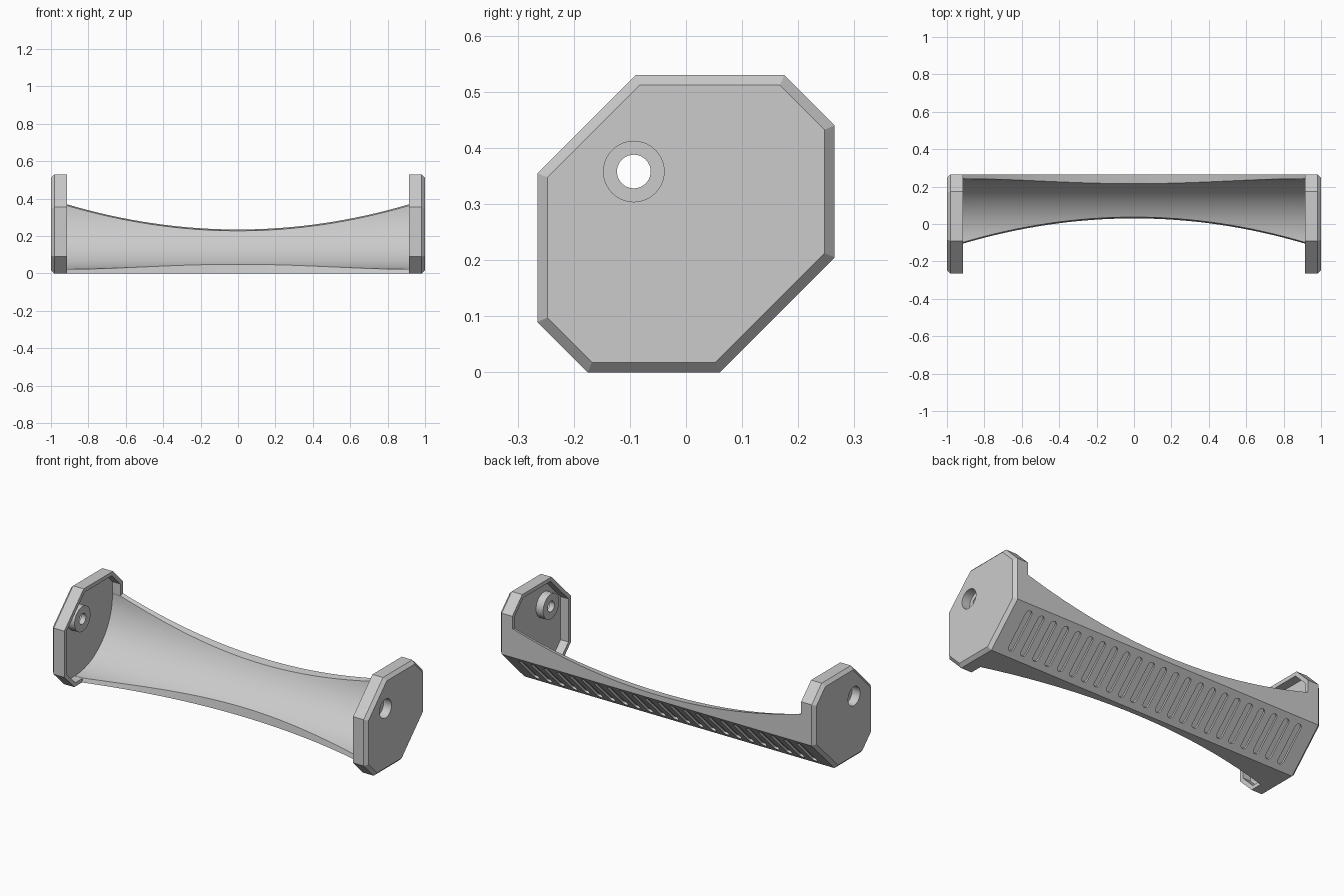
import bpy, bmesh
from math import sin, cos, asin, pi
from mathutils import Vector

cube = bpy.data.objects.get("Cube")
if cube:
    bpy.data.objects.remove(cube)

grey = bpy.data.materials.new("light grey")
grey.use_nodes = True
grey.diffuse_color = (0.6, 0.6, 0.6, 1)
grey.node_tree.nodes["Principled BSDF"].inputs["Base Color"].default_value = (0.6, 0.6, 0.6, 1)

# Outline of the end caps in (y, z)
OUTLINE = [(-0.09, 0.53), (0.175, 0.53), (0.265, 0.44), (0.265, 0.205),
           (0.06, 0), (-0.175, 0), (-0.265, 0.09), (-0.265, 0.355)]
AXIS = (-0.093, 0.358)
TROUGH_R = 0.335
INNER, FLOOR, OUTER = 0.915, 0.965, 1.0


def loft(bm, loops):
    """Skin equal-length loops into a closed solid."""
    rings = [[bm.verts.new(p) for p in loop] for loop in loops]
    n = len(rings[0])
    for a, b in zip(rings, rings[1:]):
        for i in range(n):
            j = (i + 1) % n
            bm.faces.new((a[i], a[j], b[j], b[i]))
    bm.faces.new(rings[0])
    bm.faces.new(rings[-1])


def make(name, bm):
    bmesh.ops.recalc_face_normals(bm, faces=bm.faces)
    mesh = bpy.data.meshes.new(name)
    bm.to_mesh(mesh)
    bm.free()
    mesh.materials.append(grey)
    ob = bpy.data.objects.new(name, mesh)
    bpy.context.collection.objects.link(ob)
    return ob


def solid(name, loops):
    bm = bmesh.new()
    loft(bm, loops)
    return make(name, bm)


def activate(ob):
    bpy.ops.object.select_all(action='DESELECT')
    ob.select_set(True)
    bpy.context.view_layer.objects.active = ob


def combine(ob, other, operation):
    mod = ob.modifiers.new(operation, 'BOOLEAN')
    mod.operation, mod.solver, mod.object = operation, 'EXACT', other
    activate(ob)
    bpy.ops.object.modifier_apply(modifier=mod.name)
    bpy.data.objects.remove(other)


def inset(points, d):
    """Mitred inset of a clockwise polygon."""
    out = []
    for i, p in enumerate(points):
        p, before, after = Vector(p), Vector(points[i - 1]), Vector(points[(i + 1) % len(points)])
        e, f = (p - before).normalized(), (after - p).normalized()
        m, n = Vector((e.y, -e.x)), Vector((f.y, -f.x))
        out.append(p + (m + n) * d / (1 + m.dot(n)))
    return out


def cap_loop(x, d):
    return [(x, y, z) for y, z in inset(OUTLINE, d)]


def rod(name, r, x0, x1, n=40):
    ring = [(AXIS[0] + r * cos(2 * pi * i / n), AXIS[1] + r * sin(2 * pi * i / n)) for i in range(n)]
    return solid(name, [[(x, y, z) for y, z in ring] for x in (x0, x1)])


# Hollow end caps with screw boss and counterbored hole
cap = solid("end_caps", [cap_loop(FLOOR, 0.022), cap_loop(INNER, 0.022), cap_loop(INNER, 0),
                         cap_loop(0.982, 0), cap_loop(OUTER, 0.018)])
combine(cap, rod("boss", 0.072, 0.92, 0.975), 'UNION')
combine(cap, rod("counterbore", 0.054, 0.95, 1.1), 'DIFFERENCE')
combine(cap, rod("screw_hole", 0.03, 0.85, 1.05), 'DIFFERENCE')
cap.modifiers.new("Mirror", 'MIRROR')


# Trough body: round inside, flat outside, waisted edges
def section(x, e=0.0, steps=20):
    t = min(1, abs(x) / INNER)
    edge = 0.03 - 0.135 * t * t
    phi = asin((edge + 0.007 - AXIS[0]) / TROUGH_R)
    pts = [(edge, e), (0.06 - e * 0.4, e), (0.265 - e, 0.205 + e * 0.4), (0.265 - e, 0.265 - edge)]
    for i in range(steps + 1):
        a = pi / 2 - phi + (2 * phi - pi / 2) * i / steps
        pts.append((AXIS[0] + TROUGH_R * sin(a), AXIS[1] - TROUGH_R * cos(a)))
    return [(x, y, z) for y, z in pts]


tongue = 0.006
COUNT = 32
loops = [section(-FLOOR - 0.005, tongue), section(-INNER - 0.003, tongue)]
loops += [section(INNER * (2 * i / COUNT - 1)) for i in range(COUNT + 1)]
loops += [section(INNER + 0.003, tongue), section(FLOOR + 0.005, tongue)]
body = solid("trough_body", loops)

# Row of shallow rounded grooves on the sloping underside
centre = Vector((0, 0.1625, 0.1025))
along = Vector((0, 1, 1)).normalized()
normal = Vector((0, 1, -1)).normalized()
bm = bmesh.new()
half, r = 0.095, 0.018
for k in range(23):
    mid = centre + Vector((0.08 * (k - 11), 0, 0))
    ring = []
    for end in (0, 1):
        for i in range(9):
            a = pi * end + pi * i / 8
            ring.append(mid + Vector((r * cos(a), 0, 0)) + along * (r * sin(a) + half * (1 - 2 * end)))
    loft(bm, [[p + normal * d for p in ring] for d in (-0.012, 0.03)])
combine(body, make("grooves", bm), 'DIFFERENCE')

for ob in (cap, body):
    activate(ob)
    bpy.ops.object.shade_smooth_by_angle()
